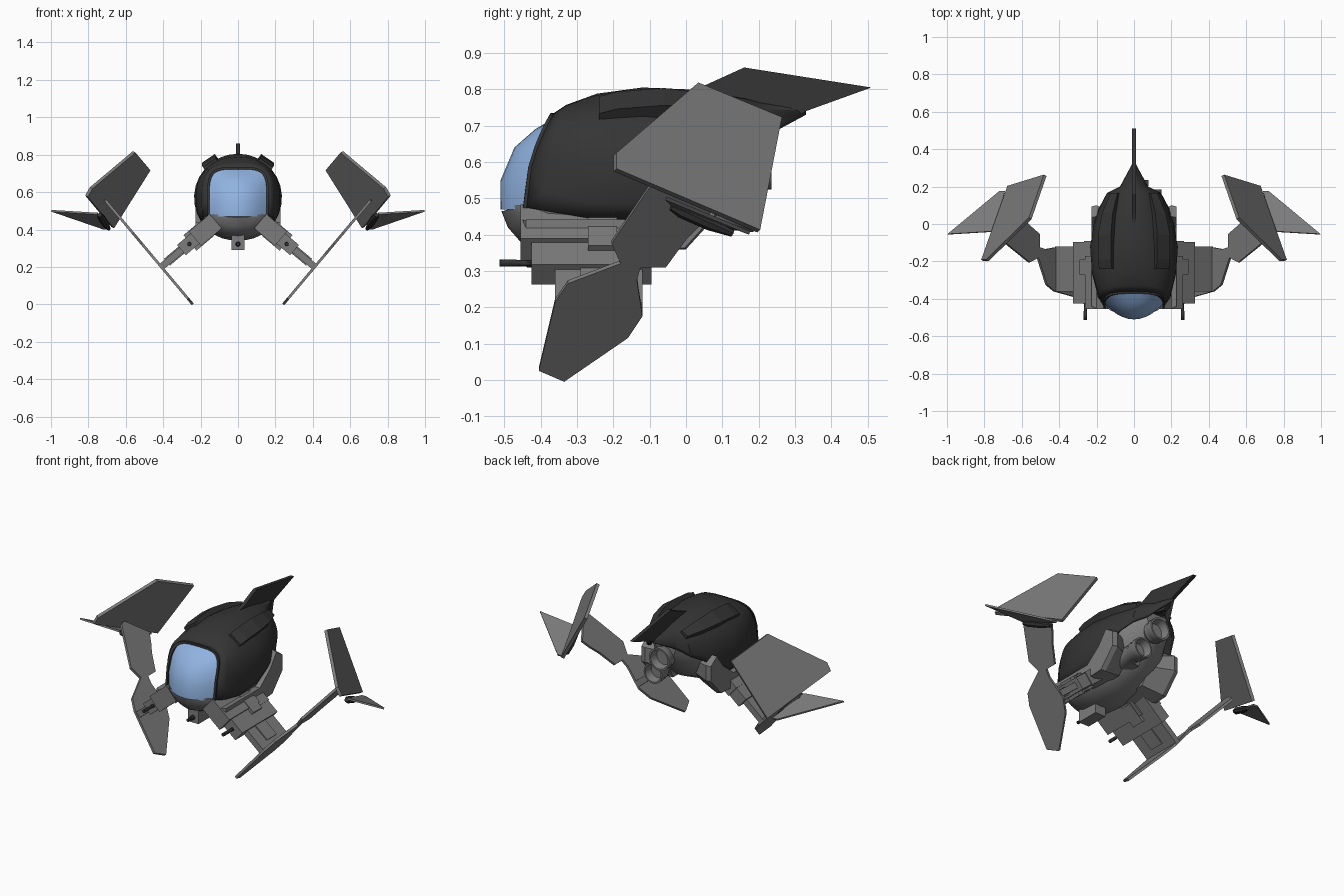
import bpy, bmesh, math
from mathutils import Vector as V

if "Cube" in bpy.data.objects:
    bpy.data.objects.remove(bpy.data.objects["Cube"])


def material(name, col):
    m = bpy.data.materials.new(name)
    m.diffuse_color = (*col, 1)
    m.use_nodes = True
    m.node_tree.nodes["Principled BSDF"].inputs["Base Color"].default_value = m.diffuse_color
    return m


GREY = material("grey", (.2, .2, .2))
DARK = material("dark", (.035, .035, .035))
GLASS = material("glass", (.28, .45, .75))


def finish(name, bm, mat, mirror=False, smooth=False):
    bmesh.ops.recalc_face_normals(bm, faces=bm.faces)
    me = bpy.data.meshes.new(name)
    bm.to_mesh(me)
    bm.free()
    ob = bpy.data.objects.new(name, me)
    bpy.context.collection.objects.link(ob)
    me.materials.append(mat)
    if mirror:
        ob.modifiers.new("mirror", 'MIRROR')
    if smooth:
        bpy.context.view_layer.objects.active = ob
        ob.select_set(True)
        bpy.ops.object.shade_smooth_by_angle(angle=math.radians(35))
        ob.select_set(False)
    return ob


def loft(name, rings, mat, closed=True, caps=True, **kw):
    bm = bmesh.new()
    vs = [[bm.verts.new(p) for p in r] for r in rings]
    n = len(rings[0])
    for a, b in zip(vs, vs[1:]):
        for i in range(n if closed else n - 1):
            j = (i + 1) % n
            bm.faces.new((a[i], a[j], b[j], b[i]))
    if caps:
        bm.faces.new(vs[0])
        bm.faces.new(vs[-1])
    return finish(name, bm, mat, **kw)


def plate(name, pts, thick, mat, **kw):
    """Flat outline given in space, thickened along its own normal."""
    pts = [V(p) for p in pts]
    n = V((0, 0, 0))
    for a, b in zip(pts, pts[1:] + pts[:1]):
        n += a.cross(b)
    n = n.normalized() * thick / 2
    return loft(name, [[p - n for p in pts], [p + n for p in pts]], mat, **kw)


def lathe(name, a, direction, profile, mat, sides=16, **kw):
    """Profile of (distance, radius) turned about a line."""
    a, d = V(a), V(direction).normalized()
    p = d.orthogonal().normalized()
    q = d.cross(p)
    rings = [[a + d * h + (p * math.cos(t) + q * math.sin(t)) * r
              for t in (2 * math.pi * i / sides for i in range(sides))] for h, r in profile]
    return loft(name, rings, mat, smooth=True, **kw)


def spow(v, p):
    return math.copysign(abs(v) ** p, v)


# Dark upper shell: (y, half width, top z, rim z, front slant, squareness)
stations = [(-.442, .162, .732, .475, .075, .5), (-.395, .195, .757, .467, .065, .65),
            (-.265, .226, .788, .445, .02, .9), (-.12, .235, .805, .44, 0, 1),
            (0, .215, .80, .50, 0, 1), (.08, .19, .79, .57, 0, 1),
            (.165, .145, .775, .62, 0, 1), (.2, .075, .765, .66, 0, 1),
            (.33, .005, .745, .73, 0, 1)]
shell_rings = []
for y, w, zt, zr, sl, p in stations:
    zc = max(.57, zr)
    a0 = math.asin(min(1, ((zc - zr) / .235)) ** (1 / p))
    ring = []
    for i in range(21):
        a = -a0 + (math.pi + 2 * a0) * i / 20
        s = spow(math.sin(a), p)
        z = zc + s * ((zt - zc) if s > 0 else .235)
        ring.append((w * spow(math.cos(a), p), y + sl * max(0, (z - zr) / (zt - zr)) ** 2, z))
    shell_rings.append(ring)
shell = loft("upper_shell", shell_rings, DARK, closed=False, caps=False, smooth=True)
sol = shell.modifiers.new("thickness", 'SOLIDIFY')
sol.thickness, sol.offset = .012, -1

# Canopy glass: (z, centre y, edge y, half width)
loft("canopy_glass", [[(w * i / 5, ye + (yf - ye) * (1 - (i / 5) ** 2), z) for i in range(-5, 6)]
     for z, yf, ye, w in [(.47, -.51, -.432, .15), (.55, -.51, -.428, .156), (.64, -.472, -.40, .152),
                          (.69, -.415, -.375, .144), (.72, -.365, -.36, .13)]],
     GLASS, closed=False, caps=False, smooth=True)

# Canopy frame following the shell opening
loft("canopy_frame", [[(x * k, y + dy, .57 + (z - .57) * k) for k, dy in
     ((1.015, .01), (1.015, -.006), (.94, -.006), (.94, .01))] for x, y, z in shell_rings[0]], DARK)

# Grey lower hull: (y, half width, bottom z, top z)
low = [(-.508, .09, .465, .48), (-.49, .13, .42, .48), (-.455, .16, .38, .48), (-.38, .182, .35, .475),
       (-.25, .192, .34, .47), (-.1, .187, .36, .5), (.05, .16, .43, .58), (.14, .12, .51, .66), (.19, .07, .57, .7)]
loft("lower_hull", [[(w * math.cos(a), y + (.03 * abs(math.cos(a)) if y < -.4 else 0), zt - (zt - zb) * math.sin(a))
     for a in (math.pi * i / 14 for i in range(15))] for y, w, zb, zt in low], GREY, smooth=True)

# Side slabs of the hull, tapering into its underside
slab = [(-.45, .44), (-.45, .37), (-.2, .35), (0, .36), (.1, .47), (.1, .56), (.04, .6), (-.02, .52), (-.12, .44)]
loft("side_slab", [[(x, -.12 + (y + .12) * k, .48 + (z - .48) * k) for y, z in slab]
                   for x, k in ((.08, .75), (.2, 1), (.228, .97))], GREY, mirror=True)

# Curved ridges on the shell
ridge = []
for x, y, z, w, h in [(.138, -.24, .735, .042, .026), (.142, -.19, .745, .042, .03), (.142, -.06, .755, .042, .03),
                      (.125, .06, .745, .034, .03), (.09, .165, .725, .022, .03)]:
    c, s = math.cos(.6), math.sin(.6)
    ridge.append([(x + c * i * w + s * j * h, y, z - s * i * w + c * j * h)
                  for i, j in ((-1, -1), (-1, 1), (1, 1), (1, -1))])
loft("shell_ridge", ridge, DARK, mirror=True)

# Tail fin
plate("tail_fin", [(0, y, z) for y, z in [(-.02, .79), (.05, .81), (.16, .86), (.51, .805), (.33, .74),
                                         (.26, .695), (.1, .73)]], .022, DARK)

# Tail engines, offset to one side as seen from behind
for name, x, y, z, r, n in (("main_engine", .012, .06, .59, .066, .175), ("small_engine", .088, 0, .468, .06, .185)):
    lathe(name, (x, y, z), (0, 1, 0), [(0, r * .85), (n * .6, r * .85), (n * .65, r * .95), (n * .8, r * .95),
          (n * .83, r), (n, r), (n, r * .85), (n * .75, r * .7)], GREY, sides=24)
plate("engine_mount", [(.06, y, z) for y, z in [(-.02, .42), (.08, .42), (.12, .52), (.12, .62), (-.02, .62)]], .06, GREY)

# Arms in a tilted frame: s runs inward from the blade, t along the blade
U, T = V((.766, 0, -.643)), V((.643, 0, .766))
HUB = V((.41, 0, .2))


def arm_box(name, s0, s1, t, y0, y1):
    loft(name, [[HUB - U * s + T * k * t + V((0, y, 0)) for s, k in ((s0, -1), (s0, 1), (s1, 1), (s1, -1))]
                for y in (y0, y1)], GREY, mirror=True)


arm_box("arm_root", .235, .38, .05, -.455, -.17)
arm_box("arm_root_rear", .22, .36, .04, -.18, -.09)
arm_box("arm_middle", .14, .24, .036, -.425, -.095)
arm_box("arm_middle_cover", .2, .32, .054, -.27, -.19)
arm_box("arm_end", 0, .14, .018, -.36, -.12)
arm_box("arm_end_cover", .04, .14, .024, -.29, -.2)

# Wing blades
blade = [(-.405, .03), (-.335, 0), (-.16, .12), (-.12, .18), (-.135, .28), (-.125, .315), (-.055, .315), (0, .39),
         (.04, .43), (.07, .468), (-.055, .56), (-.085, .555), (-.11, .52), (-.205, .38), (-.18, .325),
         (-.325, .27), (-.36, .22)]
plate("wing_blade", [(.41 + (z - .2) * .84, y, z) for y, z in blade], .014, GREY, mirror=True)

# Outer panels, winglets and their hinges
plate("outer_panel", [(.555, .03, .815), (.475, .26, .72), (.67, .2, .41), (.81, -.195, .578), (.785, -.195, .622)],
      .018, GREY, mirror=True)
plate("winglet", [(.69, .175, .405), (.72, .175, .405), (.997, -.055, .5), (.75, -.04, .485)],
      .01, GREY, mirror=True)
lathe("winglet_hinge", (.74, -.04, .478), (-.05, .17, -.075), [(0, .012), (.03, .02), (.12, .02), (.19, .01)],
      DARK, sides=8, mirror=True)

# Guns and chin pod
lathe("arm_gun", (.26, -.513, .322), (0, 1, 0), [(0, .01), (.045, .01), (.05, .008), (.085, .008), (.09, .013),
      (.12, .02), (.16, .02)], DARK, sides=10, mirror=True)
loft("chin_pod", [[(i * .035, y, z) for i, z in ((-1, .29), (1, .29), (1, .37), (-1, .37))] for y in (-.42, -.28)], GREY)
lathe("chin_gun", (0, -.47, .322), (0, 1, 0), [(0, .009), (.03, .009), (.035, .013), (.08, .013)], DARK, sides=10)
